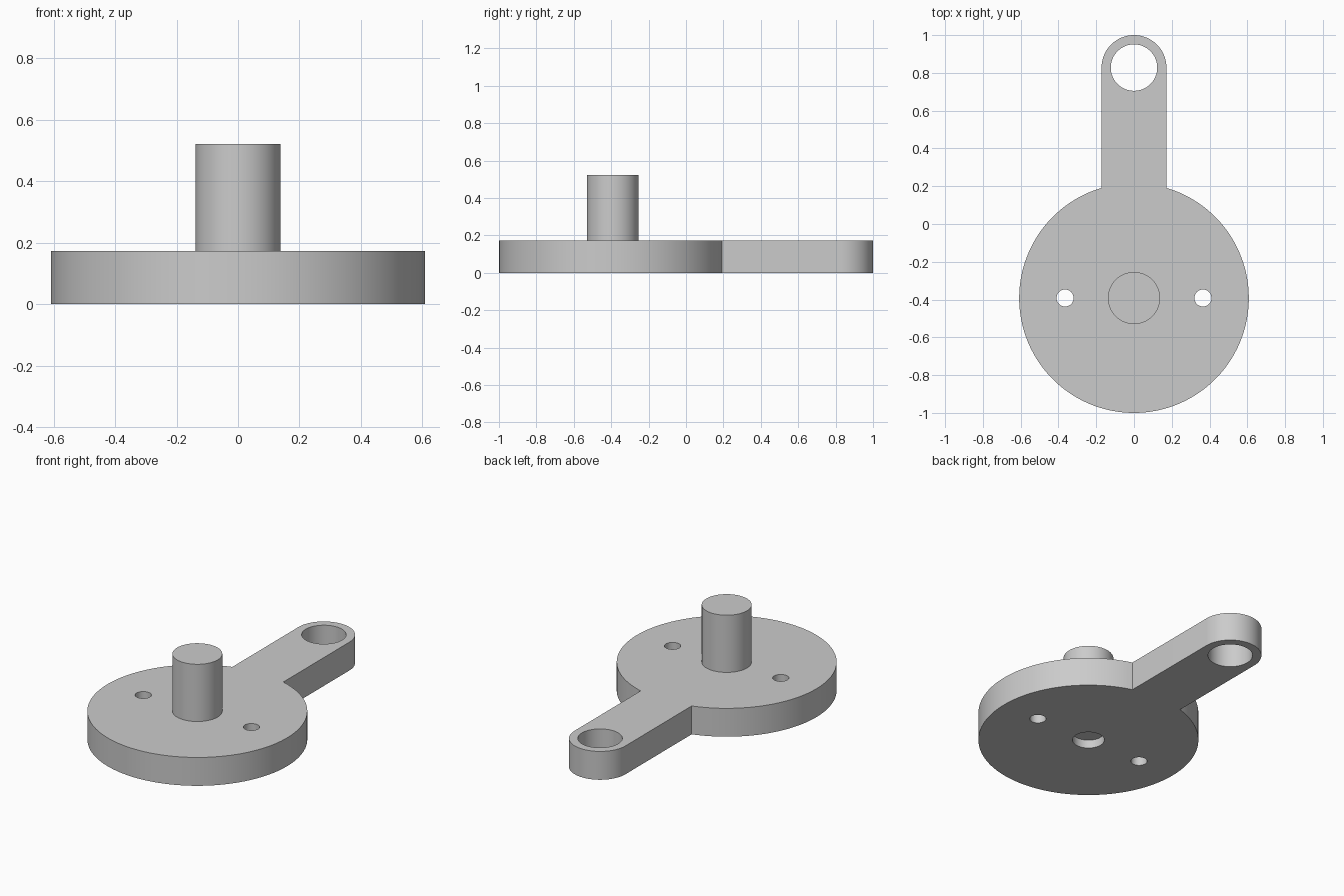
import bpy, bmesh, math

cube = bpy.data.objects.get("Cube")
if cube:
    bpy.data.objects.remove(cube, do_unlink=True)

# Main dimensions
HUB_Y, HUB_R = -0.392, 0.608
EYE_Y, ARM_R = 0.828, 0.172
THICK, PIN_TOP = 0.173, 0.522

grey = bpy.data.materials.new("plain_grey")
grey.use_nodes = True
colour = (0.6, 0.6, 0.6, 1)
grey.diffuse_color = colour
grey.node_tree.nodes["Principled BSDF"].inputs["Base Color"].default_value = colour


def arc(y, radius, start, end, steps):
    """Points on an arc centred on x = 0."""
    angles = [start + (end - start) * i / steps for i in range(steps + 1)]
    return [(radius * math.cos(a), y + radius * math.sin(a)) for a in angles]


def extrude_outline(name, points, z0, z1):
    bm = bmesh.new()
    face = bm.faces.new([bm.verts.new((x, y, z0)) for x, y in points])
    top = bmesh.ops.extrude_face_region(bm, geom=[face])["geom"]
    verts = [v for v in top if isinstance(v, bmesh.types.BMVert)]
    bmesh.ops.translate(bm, vec=(0, 0, z1 - z0), verts=verts)
    bmesh.ops.recalc_face_normals(bm, faces=bm.faces)
    mesh = bpy.data.meshes.new(name)
    bm.to_mesh(mesh)
    bm.free()
    mesh.materials.append(grey)
    obj = bpy.data.objects.new(name, mesh)
    bpy.context.collection.objects.link(obj)
    return obj


def cylinder(name, x, y, radius, z0, z1, steps=64):
    ring = arc(y, radius, 0, math.tau, steps)[:-1]
    return extrude_outline(name, [(px + x, py) for px, py in ring], z0, z1)


def modify(obj, kind, operand, operation):
    mod = obj.modifiers.new(kind, "BOOLEAN")
    mod.operation = operation
    mod.solver = "EXACT"
    mod.object = operand
    bpy.ops.object.select_all(action="DESELECT")
    obj.select_set(True)
    bpy.context.view_layer.objects.active = obj
    bpy.ops.object.modifier_apply(modifier=mod.name)
    bpy.data.objects.remove(operand, do_unlink=True)


# Round plate and rounded arm as one outline
join = math.acos(ARM_R / HUB_R)
outline = arc(HUB_Y, HUB_R, math.pi - join, math.tau + join, 112)
outline += arc(EYE_Y, ARM_R, 0, math.pi, 40)
body = extrude_outline("plate_with_arm", outline, 0, THICK)

# Central pin
pin = cylinder("centre_pin", 0, HUB_Y, 0.138, THICK - 0.05, PIN_TOP)
modify(body, "pin", pin, "UNION")

# Arm eye, two bolt holes and the shallow recess underneath
holes = [("arm_eye", 0, EYE_Y, 0.123, THICK + 0.1),
         ("left_bolt_hole", 0.365, HUB_Y, 0.045, THICK + 0.1),
         ("right_bolt_hole", -0.365, HUB_Y, 0.045, THICK + 0.1),
         ("bottom_recess", 0, HUB_Y, 0.088, 0.05)]
for name, x, y, radius, top in holes:
    cutter = cylinder(name, x, y, radius, -0.1, top)
    cutter.hide_render = True
    modify(body, name, cutter, "DIFFERENCE")

bpy.ops.object.shade_smooth_by_angle(angle=math.radians(30))
